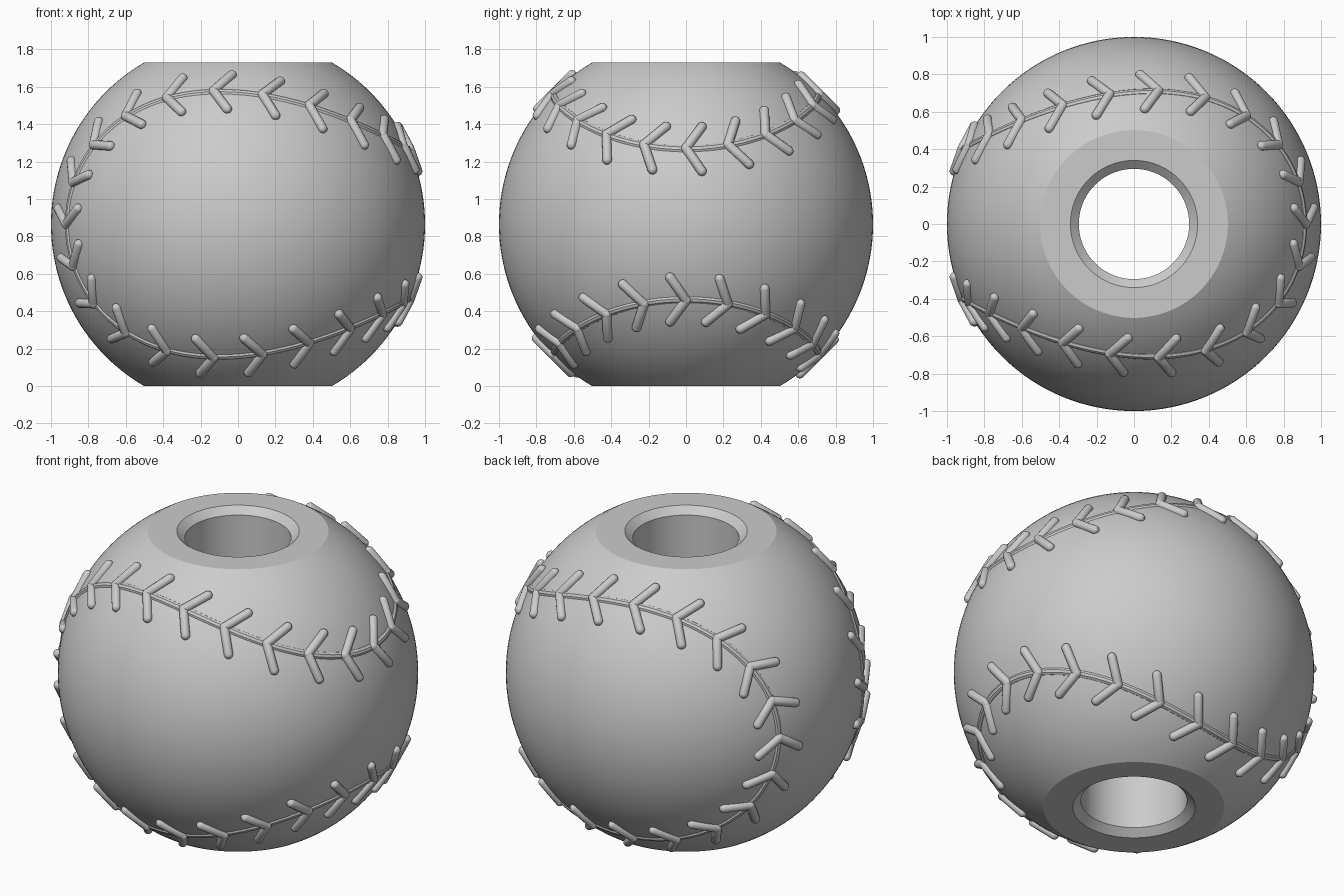
import bpy, bmesh, math
from mathutils import Vector, Matrix

cube = bpy.data.objects.get("Cube")
if cube:
    bpy.data.objects.remove(cube, do_unlink=True)

HALF = 0.865                     # half height of the truncated ball
CENTRE = Vector((0, 0, HALF))
A, B = 0.7025, 0.2975            # seam curve shape
C = 2 * math.sqrt(A * B)
STITCHES = 44

grey = bpy.data.materials.new("matte_grey")
grey.use_nodes = True
grey.diffuse_color = (0.6, 0.6, 0.6, 1)
grey.node_tree.nodes["Principled BSDF"].inputs["Base Color"].default_value = (0.6, 0.6, 0.6, 1)


def seam_point(u):
    """Point on the unit sphere along the closed seam."""
    return Vector((C * math.cos(2 * u),
                   A * math.sin(u) + B * math.sin(3 * u),
                   A * math.cos(u) - B * math.cos(3 * u)))


def finish(bm, name):
    bmesh.ops.recalc_face_normals(bm, faces=bm.faces)
    mesh = bpy.data.meshes.new(name)
    bm.to_mesh(mesh)
    bm.free()
    obj = bpy.data.objects.new(name, mesh)
    bpy.context.collection.objects.link(obj)
    obj.location = CENTRE
    mesh.materials.append(grey)
    smooth(obj)
    return obj


def smooth(obj):
    bpy.ops.object.select_all(action='DESELECT')
    obj.select_set(True)
    bpy.context.view_layer.objects.active = obj
    bpy.ops.object.shade_smooth_by_angle(angle=math.radians(30))


# Ball: revolved arc with flat ends and a chamfered through hole
limit = math.asin(HALF)
profile = [(math.cos(a), math.sin(a))
           for a in (limit * (i / 24 - 1) for i in range(49))]
profile += [(0.34, HALF), (0.295, HALF - 0.04), (0.295, 0.04 - HALF), (0.34, -HALF)]
bm = bmesh.new()
verts = [bm.verts.new((r, 0, z)) for r, z in profile]
edges = [bm.edges.new((v, verts[i - 1])) for i, v in enumerate(verts)]
bmesh.ops.spin(bm, geom=verts + edges, cent=(0, 0, 0), axis=(0, 0, 1),
               angle=math.tau, steps=128, use_duplicate=False)
bmesh.ops.remove_doubles(bm, verts=bm.verts, dist=0.0001)
finish(bm, "ball")

# Seam: thin cord half sunk into the ball
curve = bpy.data.curves.new("seam_cord", 'CURVE')
curve.dimensions = '3D'
curve.bevel_depth = 0.025
curve.bevel_resolution = 3
spline = curve.splines.new('POLY')
count = 264
spline.points.add(count - 1)
for i, p in enumerate(spline.points):
    p.co = (*(seam_point(math.tau * i / count) * 0.985), 1)
spline.use_cyclic_u = True
curve.materials.append(grey)
cord = bpy.data.objects.new("seam_cord", curve)
bpy.context.collection.objects.link(cord)
cord.location = CENTRE
bpy.ops.object.select_all(action='DESELECT')
cord.select_set(True)
bpy.context.view_layer.objects.active = cord
bpy.ops.object.convert(target='MESH')
smooth(bpy.context.object)


# Stitches: pairs of round-ended bars forming a V along the seam
def add_capsule(bm, start, end, radius):
    made = bmesh.ops.create_uvsphere(bm, u_segments=14, v_segments=9, radius=radius)["verts"]
    span = end - start
    for v in made:
        if v.co.z > 0:
            v.co.z += span.length
    turn = span.to_track_quat('Z', 'Y').to_matrix().to_4x4()
    bmesh.ops.transform(bm, matrix=Matrix.Translation(start) @ turn, verts=made)


bm = bmesh.new()
for i in range(STITCHES):
    u = math.tau * i / STITCHES
    p = seam_point(u)
    along = (seam_point(u + 0.01) - seam_point(u - 0.01)).normalized()
    across = p.cross(along).normalized()
    for side in (-1, 1):
        tip = (p + along * 0.085 + across * side * 0.13).normalized() * 1.005
        add_capsule(bm, p * 1.003, tip, 0.026)
finish(bm, "stitches")
